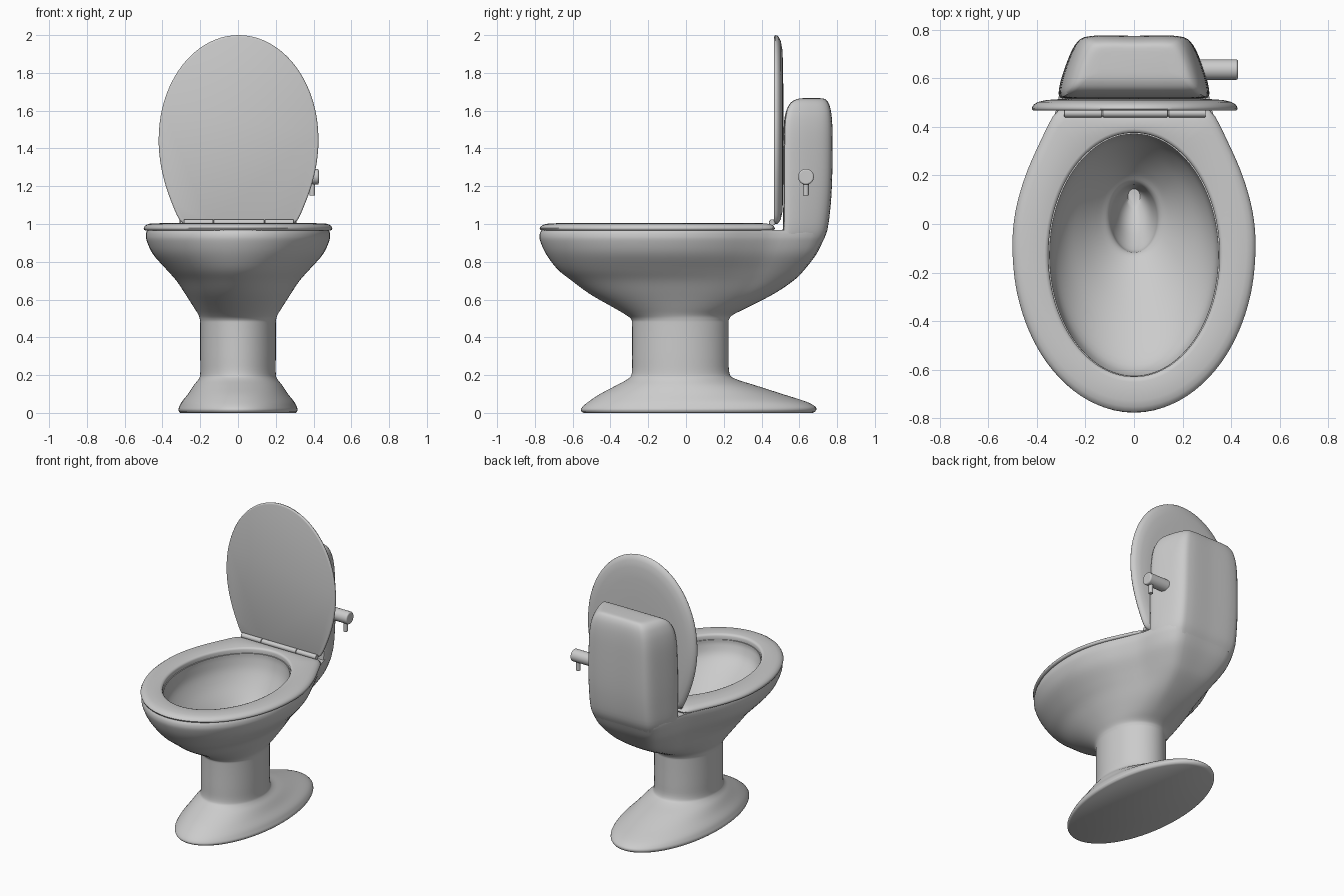
import bpy, bmesh, math
from mathutils import Vector

if "Cube" in bpy.data.objects:
    bpy.data.objects.remove(bpy.data.objects["Cube"])

M = 48  # points along half an outline


def spline(p, sub):
    # Catmull-Rom through p[1:-1]; first and last entries are end controls
    p = [Vector(q) for q in p]
    out = []
    for i in range(1, len(p) - 2):
        a, b, c, d = p[i - 1:i + 3]
        for k in range(sub):
            t = k / sub
            out.append(0.5 * (2 * b + (c - a) * t + (2 * a - 5 * b + 4 * c - d) * t * t
                              + (3 * b - a - 3 * c + d) * t ** 3))
    return out + [p[-2]]


def outline(half):
    # smooth half outline, evenly spaced, mirrored to a closed loop
    flip = lambda q: (-q[0], q[1])
    pts = spline([flip(half[1])] + half + [flip(half[-2])], 16)
    dist = [0]
    for a, b in zip(pts, pts[1:]):
        dist.append(dist[-1] + (b - a).length)
    res, j = [], 0
    for k in range(M + 1):
        s = dist[-1] * k / M
        while j < len(pts) - 2 and dist[j + 1] < s:
            j += 1
        f = (s - dist[j]) / max(dist[j + 1] - dist[j], 1e-9)
        res.append(pts[j].lerp(pts[j + 1], min(f, 1)))
    return [(q.x, q.y) for q in res] + [(-q.x, q.y) for q in res[-2:0:-1]]


def quarter(w, c, h):
    # quarter ellipse from the tip (0, c + h) to the side (w, c)
    return [(w * math.sin(k * math.pi / 12), c + h * math.cos(k * math.pi / 12)) for k in range(7)]


def unit(loop):
    # normalise: x to -1..1, y to 0..1
    w = max(q[0] for q in loop)
    lo, hi = min(q[1] for q in loop), max(q[1] for q in loop)
    return [(x / w, (y - lo) / (hi - lo)) for x, y in loop]


ELL = [(math.sin(math.pi * k / M), 0.5 - 0.5 * math.cos(math.pi * k / M)) for k in range(2 * M)]


def ring(z, w, yf, yb, t=0, shape=ELL):
    return [(w * (e[0] + (s[0] - e[0]) * t), yf + (yb - yf) * (e[1] + (s[1] - e[1]) * t), z)
            for e, s in zip(ELL, shape)]


def smooth(rows, sub=4):
    # interpolate section rows (z, half width, front y, back y, blend)
    n = max(map(len, rows))
    rows = [r + (0,) * (n - len(r)) for r in rows]
    return [tuple(v) for v in spline([rows[0]] + rows + [rows[-1]], sub)]


def shade(ob, angle):
    bpy.ops.object.select_all(action='DESELECT')
    ob.select_set(True)
    bpy.context.view_layer.objects.active = ob
    bpy.ops.object.shade_smooth_by_angle(angle=math.radians(angle))


def loft(name, rings, closed=False, angle=50):
    bm = bmesh.new()
    vs = [[bm.verts.new(c) for c in r] for r in rings]
    n = len(vs[0])
    pairs = list(zip(vs, vs[1:])) + ([(vs[-1], vs[0])] if closed else [])
    for a, b in pairs:
        for i in range(n):
            bm.faces.new((a[i], a[(i + 1) % n], b[(i + 1) % n], b[i]))
    if not closed:
        bm.faces.new(vs[0])
        bm.faces.new(vs[-1])
    bmesh.ops.recalc_face_normals(bm, faces=bm.faces)
    me = bpy.data.meshes.new(name)
    bm.to_mesh(me)
    bm.free()
    ob = bpy.data.objects.new(name, me)
    bpy.context.collection.objects.link(ob)
    shade(ob, angle)


def rod(name, loc, r, length, rot, bevel=0.005):
    bpy.ops.mesh.primitive_cylinder_add(vertices=32, radius=r, depth=length, location=loc, rotation=rot)
    ob = bpy.context.object
    ob.name = name
    b = ob.modifiers.new("bevel", 'BEVEL')
    b.width, b.segments, b.limit_method = bevel, 3, 'ANGLE'
    shade(ob, 40)


# pedestal and bowl: outer skin, rim, then the inner basin
RIM = unit(outline(quarter(.487, -.1, -.675) + [(.475, .05), (.435, .2), (.375, .34), (.325, .46),
                   (.308, .54), (.283, .63), (.235, .72), (.17, .745), (0, .745)]))
foot = smooth([(.006, .312, -.552, .682), (.018, .316, -.556, .69), (.035, .31, -.545, .682),
               (.06, .297, -.515, .635), (.1, .265, -.455, .51),
               (.145, .235, -.37, .37), (.18, .208, -.307, .262), (.21, .2, -.287, .23),
               (.3, .2, -.285, .226), (.46, .2, -.285, .225), (.495, .202, -.29, .228),
               (.52, .21, -.32, .25, .03), (.56, .235, -.388, .33, .15),
               (.63, .28, -.51, .465, .42), (.7, .327, -.605, .57, .68),
               (.76, .38, -.68, .63, .87), (.84, .45, -.74, .69, 1), (.91, .483, -.772, .725, 1),
               (.945, .487, -.775, .739, 1), (.967, .482, -.765, .747, 1)])
basin = smooth([(.967, .347, -.625, .37), (.93, .345, -.62, .368), (.86, .332, -.58, .35),
                (.78, .285, -.46, .31), (.7, .21, -.31, .26), (.63, .14, -.175, .205),
                (.595, .104, -.122, .17), (.55, .09, -.105, .16), (.45, .06, -.02, .15),
                (.38, .025, .08, .145)])
body = [ring(0, .305, -.54, .67)] + [ring(*r, RIM) for r in foot] + [ring(*r[:4]) for r in basin]
loft("bowl_and_pedestal", body)

# cistern rising from the back of the bowl
TANK = unit(outline([(0, 0), (.15, 0), (.285, .003), (.308, .025), (.283, .115), (.235, .207),
                     (.17, .23), (0, .23)]))
tank = smooth([(.9, .295, .505, .72), (.967, .308, .512, .748), (1.1, .31, .515, .766),
               (1.25, .309, .515, .774), (1.45, .302, .516, .776), (1.55, .29, .52, .773),
               (1.61, .27, .535, .765), (1.645, .245, .557, .752), (1.662, .21, .59, .735),
               (1.666, .15, .62, .71)])
loft("cistern", [ring(*r, 1, TANK) for r in tank])

# seat ring
SEAT = outline(quarter(.5, -.1, -.675) + [(.488, .05), (.446, .2), (.385, .34), (.325, .455),
               (.28, .47), (.1, .47), (0, .47)])


def seat_out(z, s):
    return [(x * s, -.13 + (y + .13) * s, z) for x, y in SEAT]


loft("seat", [ring(.966, .353, -.63, .377), seat_out(.966, .98), seat_out(.97, .995),
              seat_out(.978, 1), seat_out(.988, .99), seat_out(.997, .965), seat_out(1.003, .925),
              ring(1.005, .368, -.65, .39), ring(1.001, .357, -.635, .38),
              ring(.992, .352, -.628, .375)], closed=True)

# raised lid: flat front, domed back
LID = outline((quarter(.423, 1.45, .55) + [(.413, 1.32), (.385, 1.2), (.345, 1.09), (.312, 1.02),
               (.285, 1.0), (.15, 1.0), (0, 1.0)]))
loft("lid", [[(x * s + .003, y, 1.45 + (z - 1.45) * s) for x, z in LID]
             for y, s in [(.466, .98), (.468, .992), (.474, 1), (.482, .996), (.492, .98),
                          (.502, .94), (.51, .86), (.514, .72), (.515, .5)]])

# hinge knuckles
along_x = (0, math.pi / 2, 0)
for i, (a, b) in enumerate([(-.287, -.132), (-.129, .139), (.142, .295)]):
    rod(f"hinge_{i + 1}", ((a + b) / 2, .456, 1.008), .017, b - a, along_x, .003)

# flush handle
rod("flush_spindle", (.345, .635, 1.25), .042, .165, along_x, .008)
rod("flush_lever", (.393, .635, 1.195), .015, .09, (0, 0, 0), .004)
